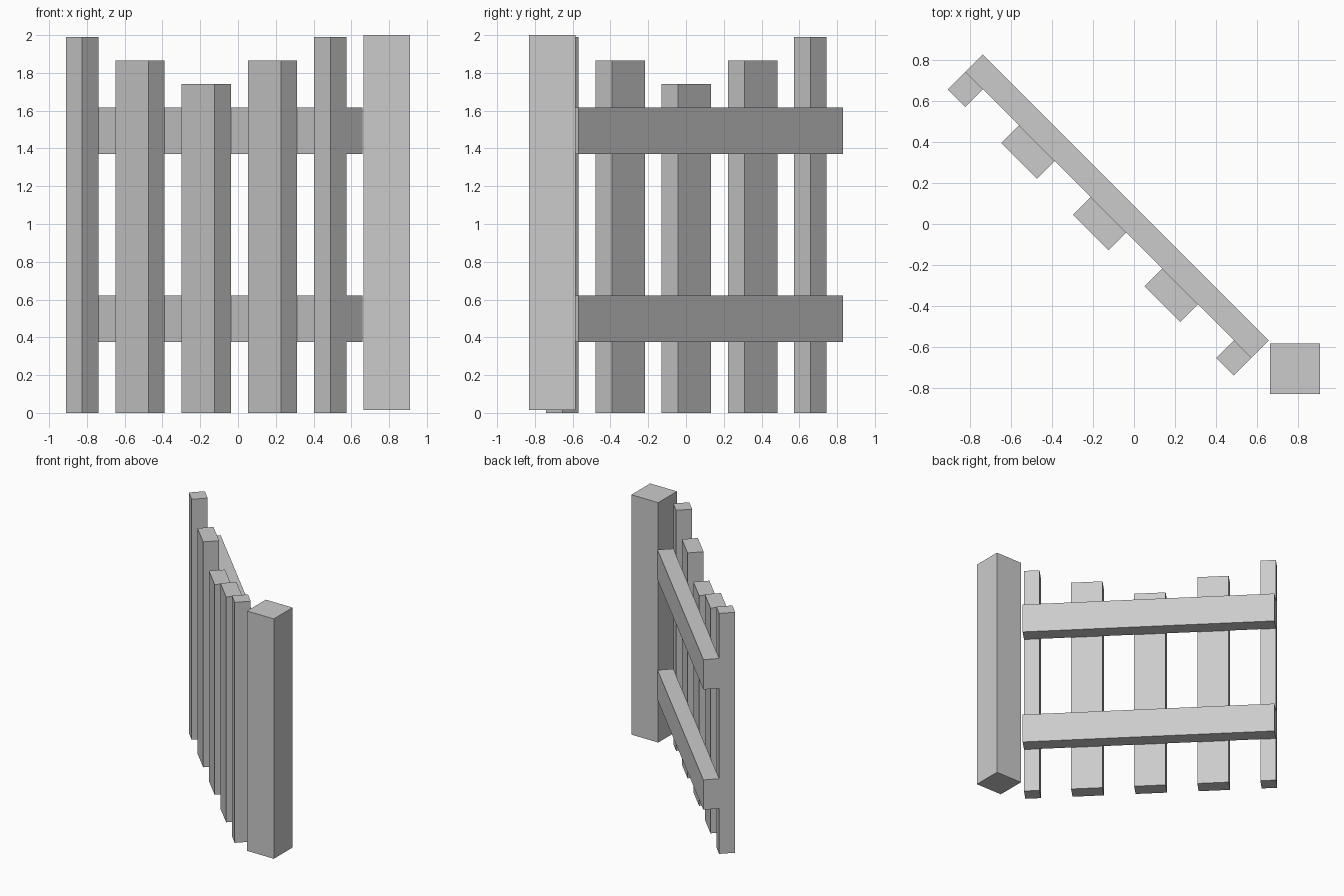
import bpy
from math import radians
from mathutils import Matrix, Vector

cube = bpy.data.objects.get("Cube")
if cube:
    bpy.data.objects.remove(cube, do_unlink=True)

grey = bpy.data.materials.new("plain_grey")
grey.use_nodes = True
colour = (0.6, 0.6, 0.6, 1)
grey.diffuse_color = colour
grey.node_tree.nodes["Principled BSDF"].inputs["Base Color"].default_value = colour

# The gate panel swings open at 45 degrees
SWING = Matrix.Translation((-0.0825, 0.0875, 0)) @ Matrix.Rotation(radians(-45), 4, 'Z')


def box(name, centre, size, z0, z1, frame=Matrix.Identity(4)):
    """Box with a plan centre and size, from height z0 to z1, placed in a frame."""
    bpy.ops.mesh.primitive_cube_add(size=1)
    ob = bpy.context.object
    ob.name = name
    ob.data.transform(Matrix.Diagonal((*size, z1 - z0, 1)))
    ob.matrix_world = frame @ Matrix.Translation(Vector((*centre, (z0 + z1) / 2)))
    ob.data.materials.append(grey)
    return ob


# Square hinge post
box("post", (0.787, -0.708), (0.245, 0.245), 0.015, 2.0)

# Horizontal rails at the back of the panel
for name, z in (("lower_rail", 0.375), ("upper_rail", 1.37)):
    box(name, (0, 0), (1.98, 0.12), z, z + 0.247, SWING)

# Pickets on the front of the rails, dipping towards the middle
for i in range(-2, 3):
    outer = abs(i) == 2
    width = 0.122 if outer else 0.247
    x = i / 2 * 0.929 if outer else i * 0.496
    box(f"picket_{i + 3}", (x, -0.121), (width, 0.122), 0, 1.74 + 0.125 * abs(i), SWING)
